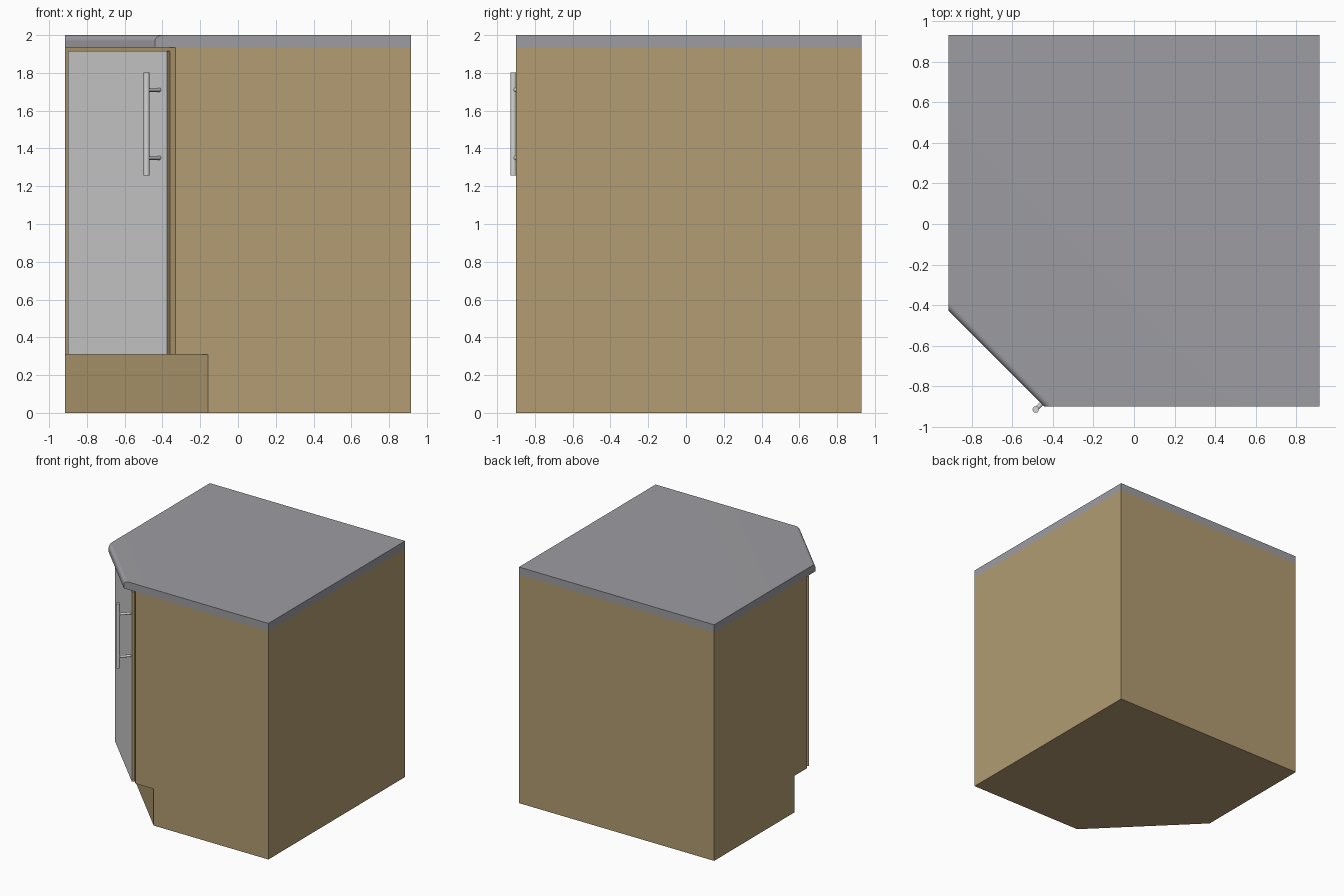
import bpy, bmesh, math
from mathutils import Vector

if "Cube" in bpy.data.objects:
    bpy.data.objects.remove(bpy.data.objects["Cube"])


def material(name, rgb):
    m = bpy.data.materials.new(name)
    m.diffuse_color = (*rgb, 1)
    m.use_nodes = True
    m.node_tree.nodes["Principled BSDF"].inputs["Base Color"].default_value = m.diffuse_color
    return m


WOOD = material("wood_brown", (0.445, 0.333, 0.168))
STONE = material("worktop_grey", (0.337, 0.337, 0.361))
LIGHT = material("light_grey", (0.66, 0.66, 0.66))

L, R, F, B = -0.915, 0.915, -0.90, 0.93   # left, right, front, back limits
TOP, UNDER, KICK = 2.0, 1.935, 0.31       # worktop top, worktop underside, kick height


def finish(bm, name, *mats):
    bmesh.ops.recalc_face_normals(bm, faces=bm.faces)
    me = bpy.data.meshes.new(name)
    bm.to_mesh(me)
    bm.free()
    for m in mats:
        me.materials.append(m)
    ob = bpy.data.objects.new(name, me)
    bpy.context.collection.objects.link(ob)
    return ob


def prism(pts, z0, z1):
    bm = bmesh.new()
    base = bm.faces.new([bm.verts.new((x, y, z0)) for x, y in pts])
    ext = bmesh.ops.extrude_face_region(bm, geom=[base], use_keep_orig=True)
    for v in ext["geom"]:
        if isinstance(v, bmesh.types.BMVert):
            v.co.z = z1
    bmesh.ops.recalc_face_normals(bm, faces=bm.faces)
    return bm


def cut_corner(c):
    # square plan with the front left corner cut off by c
    return [(L + c, F), (R, F), (R, B), (L, B), (L, F + c)]


def smooth(ob, angle):
    bpy.ops.object.select_all(action='DESELECT')
    ob.select_set(True)
    bpy.context.view_layer.objects.active = ob
    bpy.ops.object.shade_smooth_by_angle(angle=math.radians(angle))


# cabinet body: one shell with a recessed kick under the diagonal front
bm = bmesh.new()
rings = []
for c, z in ((0.755, 0), (0.755, KICK), (0.585, KICK), (0.585, UNDER)):
    rings.append([bm.verts.new((L + c, F, z)), bm.verts.new((L, F + c, z))])
low = [bm.verts.new((x, y, 0)) for x, y in ((R, F), (R, B), (L, B))]
high = [bm.verts.new((x, y, UNDER)) for x, y in ((R, F), (R, B), (L, B))]
for a, b in zip(rings, rings[1:]):
    bm.faces.new([a[0], b[0], b[1], a[1]])
bm.faces.new([r[0] for r in rings] + [high[0], low[0]])
bm.faces.new([r[1] for r in rings] + [high[2], low[2]])
for i in (0, 1):
    bm.faces.new([low[i], low[i + 1], high[i + 1], high[i]])
bm.faces.new([rings[0][0], *low, rings[0][1]])
bm.faces.new([rings[3][0], *high, rings[3][1]])
finish(bm, "cabinet_body", WOOD)

# worktop with a rounded upper edge along the diagonal
bm = prism(cut_corner(0.475), UNDER, TOP)
nose = [e for e in bm.edges
        if all(v.co.z > 1.99 and v.co.x < -0.4 and v.co.y < -0.4 for v in e.verts)]
bmesh.ops.bevel(bm, geom=nose, offset=0.032, segments=8, profile=0.5, affect='EDGES')
smooth(finish(bm, "worktop", STONE), 30)

# diagonal door: light front, brown edges
bm = prism([(-0.375, -0.885), (-0.36, -0.87), (-0.885, -0.345), (-0.90, -0.36)], 0.308, 1.915)
out = Vector((-1, -1, 0)).normalized()
for f in bm.faces:
    f.material_index = 1 if f.normal.dot(out) > 0.9 else 0
finish(bm, "door", WOOD, LIGHT)


def rod(name, a, b, r):
    a, b = Vector(a), Vector(b)
    bpy.ops.mesh.primitive_cylinder_add(vertices=24, radius=r, depth=(b - a).length,
                                        location=(a + b) / 2)
    ob = bpy.context.object
    ob.rotation_euler = (b - a).to_track_quat('Z', 'Y').to_euler()
    ob.name = name
    ob.data.materials.append(LIGHT)
    smooth(ob, 40)


# bar handle on two posts
hx, hy = -0.484, -0.914
rod("handle_bar", (hx, hy, 1.257), (hx, hy, 1.802), 0.016)
for i, z in enumerate((1.35, 1.71)):
    rod(f"handle_post_{i + 1}", (hx, hy, z), (hx + 0.07, hy + 0.07, z), 0.010)
